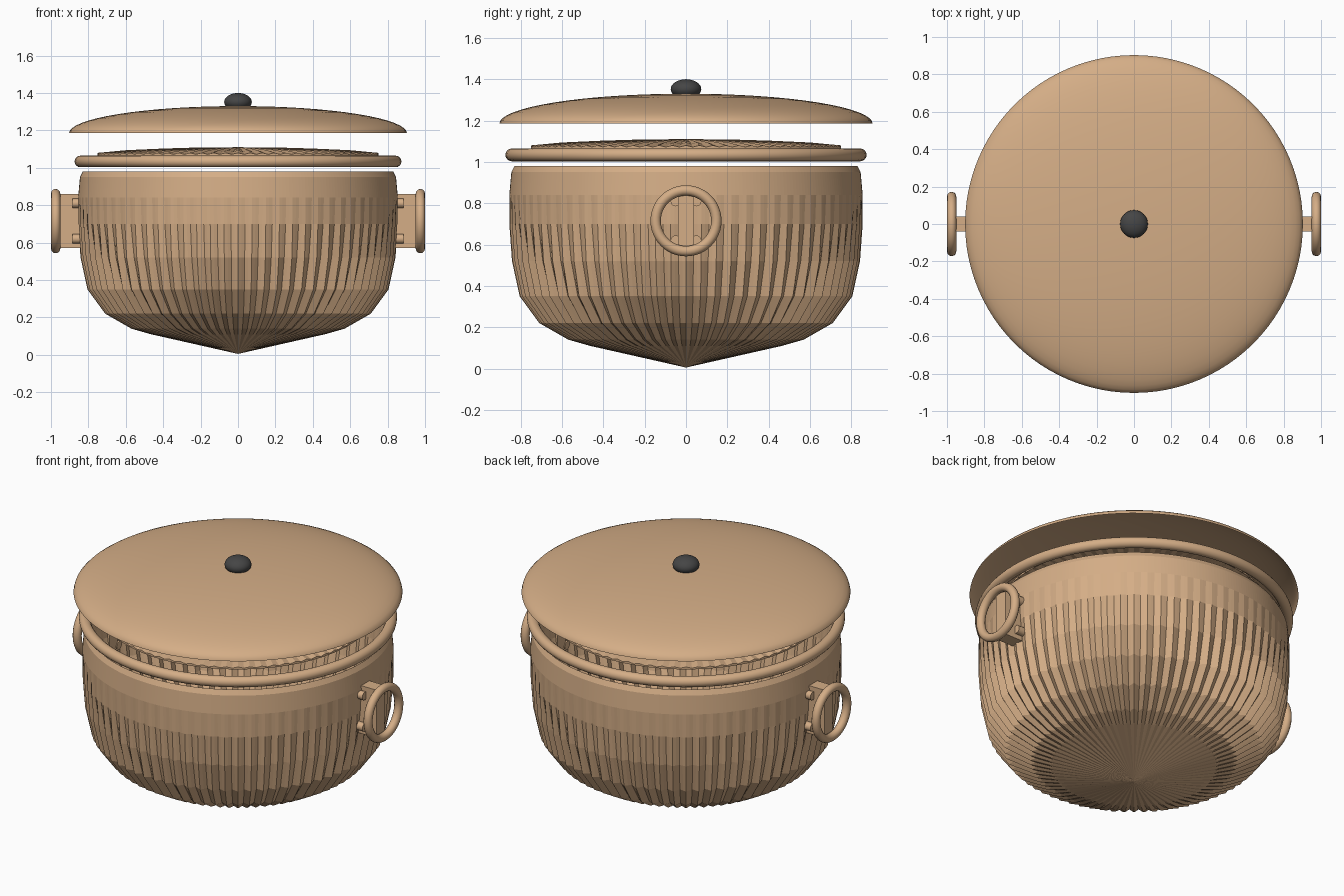
import bpy, bmesh, math

if "Cube" in bpy.data.objects:
    bpy.data.objects.remove(bpy.data.objects["Cube"])

def material(name, col):
    m = bpy.data.materials.new(name)
    m.diffuse_color = (*col, 1)
    m.use_nodes = True
    m.node_tree.nodes["Principled BSDF"].inputs["Base Color"].default_value = m.diffuse_color
    return m

CLAY = material("tan", (0.66, 0.42, 0.24))
DARK = material("dark_grey", (0.06, 0.06, 0.06))

def finish(ob, name, mat, angle=None):
    ob.name = name
    ob.data.materials.clear()
    ob.data.materials.append(mat)
    if angle:
        bpy.ops.object.select_all(action='DESELECT')
        bpy.context.view_layer.objects.active = ob
        ob.select_set(True)
        bpy.ops.object.shade_smooth_by_angle(angle=math.radians(angle))
    return ob

def lathe(name, profile, segs, mat, angle=None, flutes=0):
    """Spin (radius, z, r_ripple, z_ripple) rows; radius 0 becomes a pole."""
    bm = bmesh.new()
    rings = []
    for r, z, ar, az in profile:
        if r == 0:
            rings.append([bm.verts.new((0, 0, z))] * segs)
            continue
        ring = []
        for i in range(segs):
            t = 2 * math.pi * i / segs
            w = math.cos(flutes * t)
            rr = r + ar * (w - 1) / 2
            ring.append(bm.verts.new((rr * math.cos(t), rr * math.sin(t), z + az * w)))
        rings.append(ring)
    for a, b in zip(rings, rings[1:]):
        for i in range(segs):
            j = (i + 1) % segs
            quad = list(dict.fromkeys((a[i], a[j], b[j], b[i])))
            bm.faces.new(quad)
    me = bpy.data.meshes.new(name)
    bm.to_mesh(me)
    bm.free()
    ob = bpy.data.objects.new(name, me)
    bpy.context.collection.objects.link(ob)
    return finish(ob, name, mat, angle)

# fluted pot body, flutes fading out toward the rim
body = [(0, 0.005), (0.465, 0.11), (0.57, 0.14), (0.71, 0.22), (0.805, 0.35),
        (0.842, 0.52), (0.855, 0.70), (0.855, 0.84), (0.845, 0.95), (0.83, 0.98)]
ripple = [0, 0.02, 0.03, 0.035, 0.03, 0.02, 0.008, 0, 0, 0]
lathe("pot_body", [(r, z, a, 0) for (r, z), a in zip(body, ripple)],
      72 * 4, CLAY, flutes=72)

# rippled inner cover just above the rim
lathe("inner_cover", [(0.75, 1.065, 0, 0), (0.75, 1.076, 0, 0.004), (0.6, 1.09, 0, 0.004),
                      (0.4, 1.10, 0, 0.003), (0.2, 1.107, 0, 0.002), (0, 1.11, 0, 0)],
      72 * 4, CLAY, flutes=72)

# rim ring
bpy.ops.mesh.primitive_torus_add(major_radius=0.843, minor_radius=0.031, major_segments=96,
                                 minor_segments=16, location=(0, 0, 1.034))
finish(bpy.context.object, "rim_ring", CLAY, 60)

# domed lid, open underneath
dome = []
for k in range(17):
    t = math.pi / 2 * k / 16
    dome.append((0.903 * math.cos(t) if k < 16 else 0, 1.185 + 0.145 * math.sin(t), 0, 0))
lathe("lid", dome, 96, CLAY, 60)

# lid knob
bpy.ops.mesh.primitive_uv_sphere_add(segments=32, ring_count=16, radius=1, location=(0, 0, 1.352))
knob = bpy.context.object
knob.scale = (0.074, 0.074, 0.048)
finish(knob, "lid_knob", DARK, 60)

# side handles: ring, bracket block and four rivets each
for side, s in (("right", 1), ("left", -1)):
    bpy.ops.mesh.primitive_torus_add(major_radius=0.147, minor_radius=0.025, major_segments=48,
                                     minor_segments=12, location=(0.975 * s, 0, 0.715),
                                     rotation=(0, math.pi / 2, 0))
    finish(bpy.context.object, side + "_handle_ring", CLAY, 60)
    bpy.ops.mesh.primitive_cube_add(size=1, location=(0.895 * s, 0, 0.715))
    block = bpy.context.object
    block.scale = (0.12, 0.078, 0.29)
    finish(block, side + "_handle_bracket", CLAY)
    for y in (-0.05, 0.05):
        for z in (0.62, 0.81):
            bpy.ops.mesh.primitive_cylinder_add(vertices=12, radius=0.025, depth=0.055,
                                                location=(0.858 * s, y, z),
                                                rotation=(0, math.pi / 2, 0))
            finish(bpy.context.object, side + "_rivet", CLAY, 40)

# pot and lid faces point outward
for name in ("pot_body", "inner_cover", "lid"):
    me = bpy.data.objects[name].data
    bm = bmesh.new()
    bm.from_mesh(me)
    bmesh.ops.recalc_face_normals(bm, faces=bm.faces)
    bm.to_mesh(me)
    bm.free()
